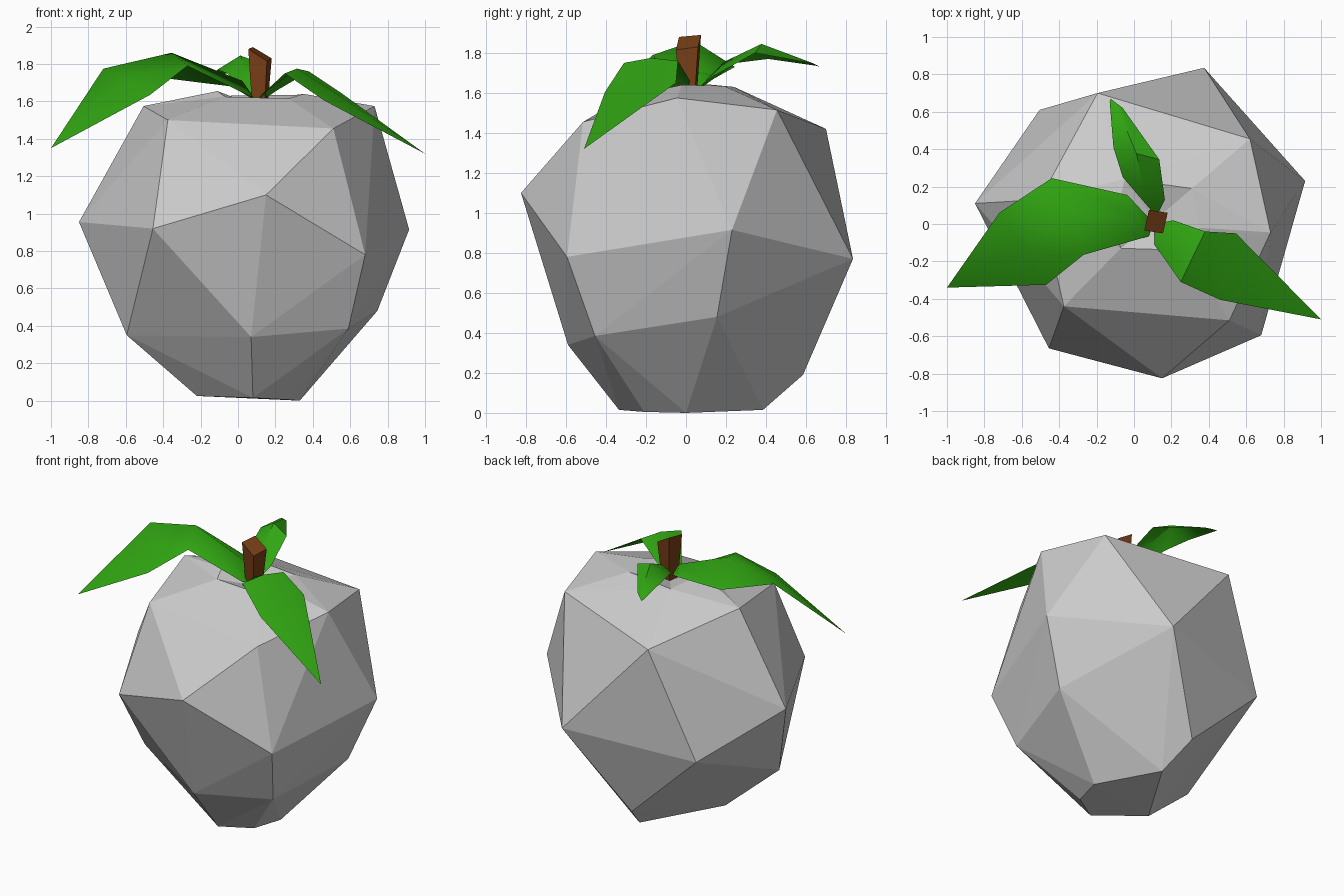
import bpy, bmesh
from mathutils import Vector

if "Cube" in bpy.data.objects:
    bpy.data.objects.remove(bpy.data.objects["Cube"])


def material(name, rgb):
    m = bpy.data.materials.new(name)
    m.diffuse_color = (*rgb, 1)
    m.use_nodes = True
    m.node_tree.nodes["Principled BSDF"].inputs["Base Color"].default_value = m.diffuse_color
    return m


GREY = material("skin grey", (0.60, 0.60, 0.60))
GREEN = material("leaf green", (0.03, 0.38, 0.006))
BROWN = material("stem brown", (0.19, 0.05, 0.008))


def finish(bm, name, mat):
    me = bpy.data.meshes.new(name)
    bm.to_mesh(me)
    bm.free()
    me.materials.append(mat)
    ob = bpy.data.objects.new(name, me)
    bpy.context.collection.objects.link(ob)
    return ob


# Fruit: irregular facets wrapped around a few key corners
base = [(-.22, -.12, .025), (.08, -.335, .015), (.27, -.21, .005), (.33, 0, 0), (.09, .385, .015)]
low = [(-.595, -.18, .35), (.07, -.59, .34), (.59, -.455, .385), (.745, .155, .48), (.01, .585, .19)]
middle = [(-.85, .11, .955), (-.455, -.665, .92), (.15, -.825, 1.10), (.68, -.595, .78),
          (.915, .23, .915), (.375, .835, .77), (-.505, .61, .68)]
shoulder = [(-.505, .13, 1.575), (-.375, -.44, 1.50), (.51, -.515, 1.455), (.73, -.045, 1.575),
            (.62, .455, 1.515), (-.195, .70, 1.42)]
rim = [(-.11, -.02, 1.655), (-.07, -.13, 1.625), (.27, -.14, 1.615), (.35, -.02, 1.64),
       (.31, .19, 1.635), (-.05, .24, 1.63)]

bm = bmesh.new()
for p in base + low + middle + shoulder:
    bm.verts.new(p)
# The rim is flat while wrapping, then set to its real heights
rim_verts = [bm.verts.new((x, y, 1.66)) for x, y, z in rim]
bmesh.ops.convex_hull(bm, input=bm.verts[:])
cap = [f for f in bm.faces if all(v in rim_verts for v in f.verts)]
bmesh.ops.delete(bm, geom=cap, context='FACES')
for v, p in zip(rim_verts, rim):
    v.co.z = p[2]
# Dimple under the stem
pit = bm.verts.new((.11, .02, 1.57))
for i, v in enumerate(rim_verts):
    w = rim_verts[(i + 1) % len(rim_verts)]
    if not bm.edges.get((v, w)):
        bm.edges.new((v, w))
    bm.faces.new((v, w, pit))
bmesh.ops.recalc_face_normals(bm, faces=bm.faces[:])
finish(bm, "fruit", GREY)

# Stem: four-sided taper with a slanted top
bm = bmesh.new()
top = [(.055, -.035, 1.88), (.155, -.05, 1.815), (.18, .06, 1.83), (.08, .075, 1.89)]
centre = Vector((.115, .01, 0))
upper = [bm.verts.new(p) for p in top]
lower = [bm.verts.new((centre + (Vector(p) - centre) * .65).to_2d().to_3d() + Vector((0, 0, 1.56)))
         for p in top]
bm.faces.new(upper)
bm.faces.new(lower[::-1])
for i in range(4):
    j = (i + 1) % 4
    bm.faces.new((lower[i], lower[j], upper[j], upper[i]))
finish(bm, "stem", BROWN)


def leaf(name, root, sections, tip):
    """Each section is left edge, right edge and the lift of the midrib."""
    bm = bmesh.new()
    rows = []
    for a, b, lift in sections:
        mid = (Vector(a) + Vector(b)) / 2 + Vector((0, 0, lift))
        rows.append([bm.verts.new(p) for p in (a, mid, b)])
    r, t = bm.verts.new(root), bm.verts.new(tip)
    for k in range(2):
        bm.faces.new((r, rows[0][k + 1], rows[0][k]))
        for p, q in zip(rows, rows[1:]):
            bm.faces.new((p[k], p[k + 1], q[k + 1], q[k]))
        bm.faces.new((rows[-1][k], rows[-1][k + 1], t))
    bmesh.ops.recalc_face_normals(bm, faces=bm.faces[:])
    if sum(f.normal.z for f in bm.faces) < 0:
        bmesh.ops.reverse_faces(bm, faces=bm.faces[:])
    ob = finish(bm, name, GREEN)
    bpy.ops.object.select_all(action='DESELECT')
    bpy.context.view_layer.objects.active = ob
    ob.select_set(True)
    bpy.ops.object.shade_smooth_by_angle(angle=0.7)


leaf("left_leaf", (.10, .01, 1.60), [
    ((.08, -.065, 1.62), (-.035, .155, 1.68), .06),
    ((-.27, -.165, 1.79), (-.44, .245, 1.73), .10),
    ((-.47, -.325, 1.635), (-.72, .06, 1.775), .02)], (-1, -.34, 1.35))

leaf("right_leaf", (.11, .0, 1.59), [
    ((.11, -.11, 1.62), (.21, .02, 1.66), .03),
    ((.25, -.31, 1.75), (.38, -.04, 1.76), .02),
    ((.46, -.405, 1.605), (.545, -.05, 1.65), .03)], (1, -.51, 1.32))

leaf("back_leaf", (.12, .04, 1.60), [
    ((-.06, .25, 1.75), (.165, .13, 1.68), .04),
    ((-.11, .41, 1.77), (.135, .345, 1.80), .06),
    ((-.13, .655, 1.735), (-.06, .62, 1.75), .005)], (-.125, .67, 1.73))
